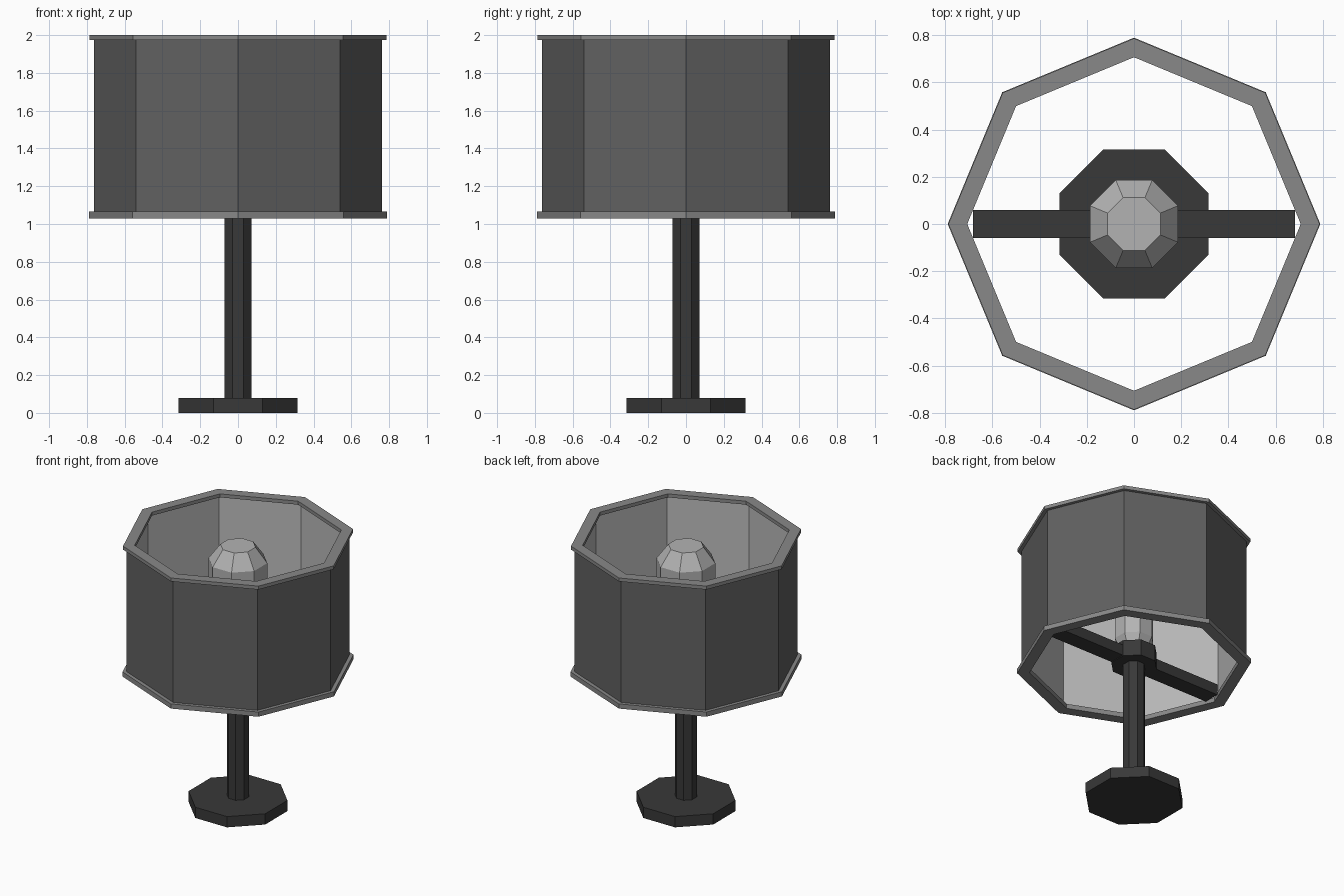
import bpy, bmesh, math

if "Cube" in bpy.data.objects:
    bpy.data.objects.remove(bpy.data.objects["Cube"])

FLAT = math.pi / 8   # flats face the axes
POINT = 0.0          # corners lie on the axes


def material(name, v):
    m = bpy.data.materials.new(name)
    m.diffuse_color = (v, v, v, 1)
    m.use_nodes = True
    m.node_tree.nodes["Principled BSDF"].inputs["Base Color"].default_value = m.diffuse_color
    return m


DARK = material("dark_metal", 0.04)
FABRIC = material("shade_outer", 0.12)
TRIM = material("shade_trim", 0.25)
LINING = material("shade_lining", 0.5)
GLASS = material("bulb_glass", 0.45)


def lathe(name, profile, turn, mats, closed=False, mat_index=None):
    """Eight-sided lathe of (radius, z); open profiles are capped, closed ones make rings."""
    bm = bmesh.new()
    rings = [[bm.verts.new((r * math.cos(turn + i * math.pi / 4),
                            r * math.sin(turn + i * math.pi / 4), z))
              for i in range(8)] for r, z in profile]
    n = len(rings)
    for k in range(n if closed else n - 1):
        a, b = rings[k], rings[(k + 1) % n]
        for i in range(8):
            j = (i + 1) % 8
            f = bm.faces.new((a[i], a[j], b[j], b[i]))
            f.material_index = mat_index[k] if mat_index else 0
    if not closed:
        bm.faces.new(rings[0][::-1])
        bm.faces.new(rings[-1])
    bmesh.ops.recalc_face_normals(bm, faces=bm.faces[:])
    me = bpy.data.meshes.new(name)
    bm.to_mesh(me)
    bm.free()
    for m in mats:
        me.materials.append(m)
    ob = bpy.data.objects.new(name, me)
    bpy.context.collection.objects.link(ob)
    return ob


# Foot, stem and socket collar
lathe("base", [(0.341, 0), (0.341, 0.08)], FLAT, [DARK])
lathe("stem", [(0.076, 0.08), (0.076, 1.06)], FLAT, [DARK])
lathe("socket_collar", [(0.16, 1.045), (0.16, 1.165)], FLAT, [DARK])

# Cross arm carrying the shade
bpy.ops.mesh.primitive_cube_add(size=1, location=(0, 0, 1.09))
arm = bpy.context.object
arm.name = "shade_arm"
arm.scale = (1.365, 0.12, 0.08)
arm.data.materials.append(DARK)

# Bulb
lathe("bulb", [(0.10, 1.165), (0.135, 1.24), (0.135, 1.46), (0.202, 1.64),
               (0.202, 1.83), (0.121, 1.94)], FLAT, [GLASS])

# Shade wall with a lighter lining, and its two trim rings
lathe("shade", [(0.762, 1.05), (0.762, 1.985), (0.74, 1.985), (0.74, 1.05)],
      POINT, [FABRIC, LINING], closed=True, mat_index=[0, 1, 1, 1])
for name, r, z0, z1 in (("lower_trim", 0.79, 1.03, 1.065),
                        ("upper_trim", 0.787, 1.974, 2.0)):
    lathe(name, [(r, z0), (r, z1), (0.707, z1), (0.707, z0)],
          POINT, [TRIM], closed=True)
